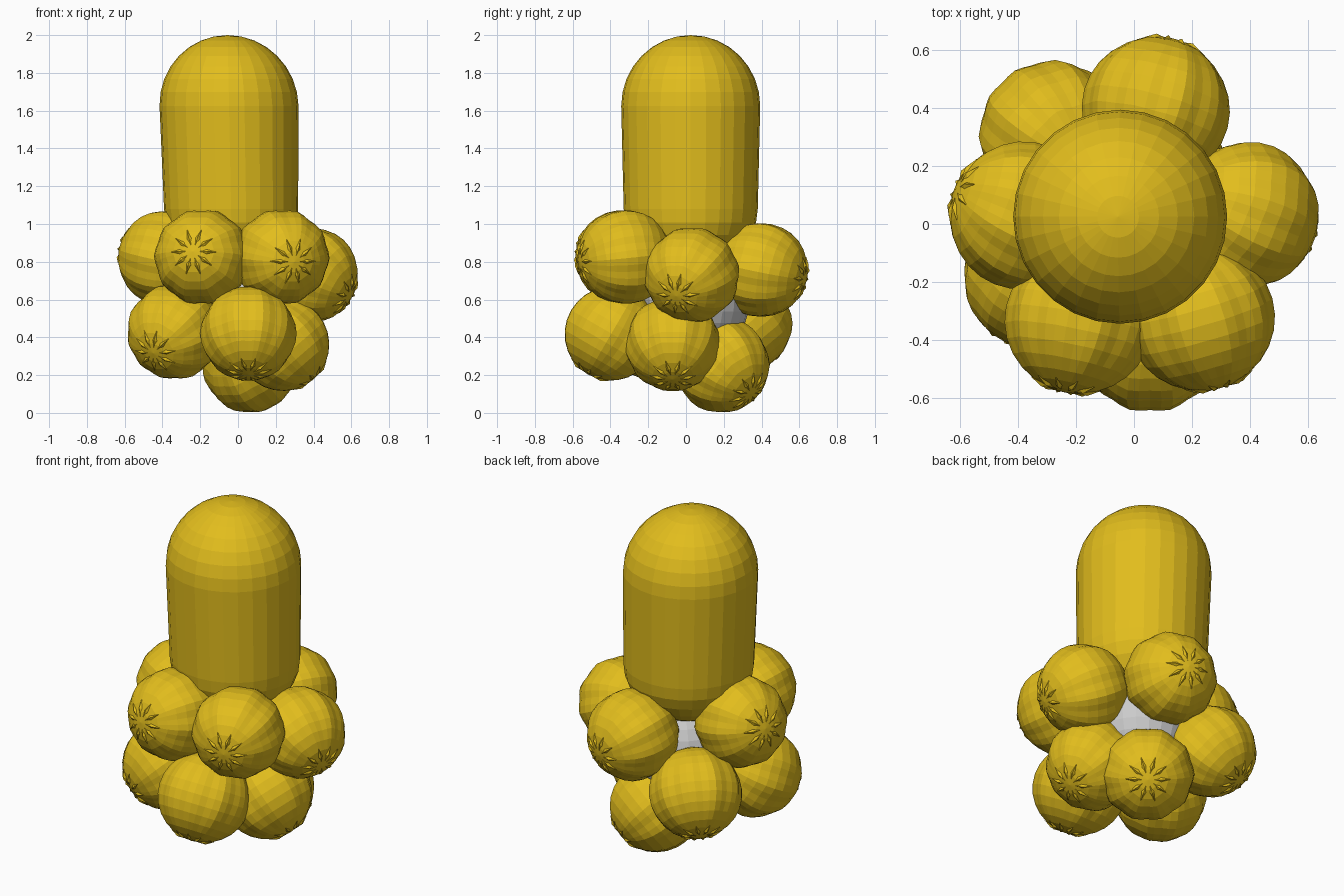
import bpy, bmesh, math
from mathutils import Vector

if "Cube" in bpy.data.objects:
    bpy.data.objects.remove(bpy.data.objects["Cube"])


def material(name, rgb):
    m = bpy.data.materials.new(name)
    m.diffuse_color = (*rgb, 1)
    m.use_nodes = True
    m.node_tree.nodes["Principled BSDF"].inputs["Base Color"].default_value = m.diffuse_color
    return m


YELLOW = material("golden yellow", (0.76, 0.51, 0.012))
GREY = material("light grey", (0.60, 0.60, 0.60))


def finish(bm, name, mat, loc=(0, 0, 0), direction=None):
    """Turn a bmesh into an object; local z points along direction if given."""
    bmesh.ops.recalc_face_normals(bm, faces=bm.faces)
    mesh = bpy.data.meshes.new(name)
    bm.to_mesh(mesh)
    bm.free()
    mesh.materials.append(mat)
    ob = bpy.data.objects.new(name, mesh)
    ob.location = loc
    if direction:
        ob.rotation_mode = 'QUATERNION'
        ob.rotation_quaternion = Vector(direction).to_track_quat('Z', 'Y')
    bpy.context.collection.objects.link(ob)
    return ob


def polar(r, a, z):
    return (r * math.cos(a), r * math.sin(a), z)


def capsule(name):
    """Tall body: round dome, slightly tapered side, flatter base."""
    prof = []
    for i in range(1, 9):
        a = math.pi / 2 * i / 8
        prof.append((0.368 * math.sin(a), 1.625 + 0.375 * math.cos(a)))
    for i in range(0, 7):
        a = math.pi / 2 * i / 7
        prof.append((0.355 * math.cos(a), 1.08 - 0.32 * math.sin(a)))
    n = 28
    bm = bmesh.new()

    def lean(z):                      # the body leans a little to the left
        return -0.033 - 0.02 * (z - 0.9), 0.025
    rings = []
    for r, z in prof:
        cx, cy = lean(z)
        rings.append([bm.verts.new((cx + r * math.cos(2 * math.pi * k / n),
                                    cy + r * math.sin(2 * math.pi * k / n), z))
                      for k in range(n)])
    for a, b in zip(rings, rings[1:]):
        for k in range(n):
            bm.faces.new((a[k], a[(k + 1) % n], b[(k + 1) % n], b[k]))
    top = bm.verts.new((*lean(2.0), 2.0))
    low = bm.verts.new((*lean(0.76), 0.76))
    for k in range(n):
        bm.faces.new((top, rings[0][k], rings[0][(k + 1) % n]))
        bm.faces.new((low, rings[-1][k], rings[-1][(k + 1) % n]))
    return finish(bm, name, YELLOW)


R, LOBES = 0.25, 10


def fruit(name, loc, direction):
    """Ribbed ball with a folded ten-point star at its outer pole."""
    bm = bmesh.new()
    bmesh.ops.create_uvsphere(bm, u_segments=LOBES * 4, v_segments=14, radius=R)
    for v in bm.verts:
        a = math.atan2(v.co.y, v.co.x)
        s = math.hypot(v.co.x, v.co.y) / R
        k = 1 + 0.022 * math.cos(LOBES * a) * min(1, 1.3 * s)
        v.co.x *= k
        v.co.y *= k
    # star: each point is a small ridge running out from a sunken centre
    def on_ball(r, lift):
        return math.sqrt(R * R - r * r) + lift
    for i in range(LOBES):
        a = 2 * math.pi * i / LOBES
        w = math.pi / LOBES * 0.8
        c = bm.verts.new((0, 0, R - 0.004))
        left = bm.verts.new(polar(0.07, a - w, on_ball(0.07, -0.006)))
        right = bm.verts.new(polar(0.07, a + w, on_ball(0.07, -0.006)))
        ridge = bm.verts.new(polar(0.08, a, on_ball(0.08, 0.010)))
        tip = bm.verts.new(polar(0.125, a, on_ball(0.125, 0.003)))
        for f in ((c, left, ridge), (c, ridge, right),
                  (left, tip, ridge), (ridge, tip, right), (c, right, tip, left)):
            bm.faces.new(f)
    return finish(bm, name, YELLOW, loc, direction)


capsule("tall_body")

# inner core seen between the balls
core = bmesh.new()
bmesh.ops.create_uvsphere(core, u_segments=24, v_segments=14, radius=0.285)
finish(core, "inner_core", GREY, (0.0, 0.055, 0.60))

# upper and lower rows: centre, direction of the star
FRUITS = [
    ("upper_front_left_ball", (-0.19, -0.335, 0.825), (-0.2, -0.97, 0.12)),
    ("upper_front_right_ball", (0.23, -0.325, 0.825), (0.27, -0.95, -0.1)),
    ("upper_right_ball", (0.385, 0.03, 0.73), (0.83, -0.33, -0.45)),
    ("upper_left_ball", (-0.385, 0.03, 0.82), (-0.9, 0.36, 0.2)),
    ("upper_back_ball", (0.075, 0.395, 0.757), (0.25, 0.93, -0.2)),
    ("lower_left_ball", (-0.335, -0.18, 0.43), (-0.45, -0.75, -0.45)),
    ("lower_front_ball", (0.055, -0.395, 0.42), (0, -0.5, -0.86)),
    ("lower_right_ball", (0.235, -0.07, 0.365), (0.65, 0, -0.75)),
    ("bottom_ball", (0.065, 0.19, 0.252), (0.5, 0.62, -0.6)),
    ("lower_back_left_ball", (-0.28, 0.31, 0.47), (-0.45, 0.45, -0.75)),
]
for name, loc, direction in FRUITS:
    fruit(name, loc, direction)
